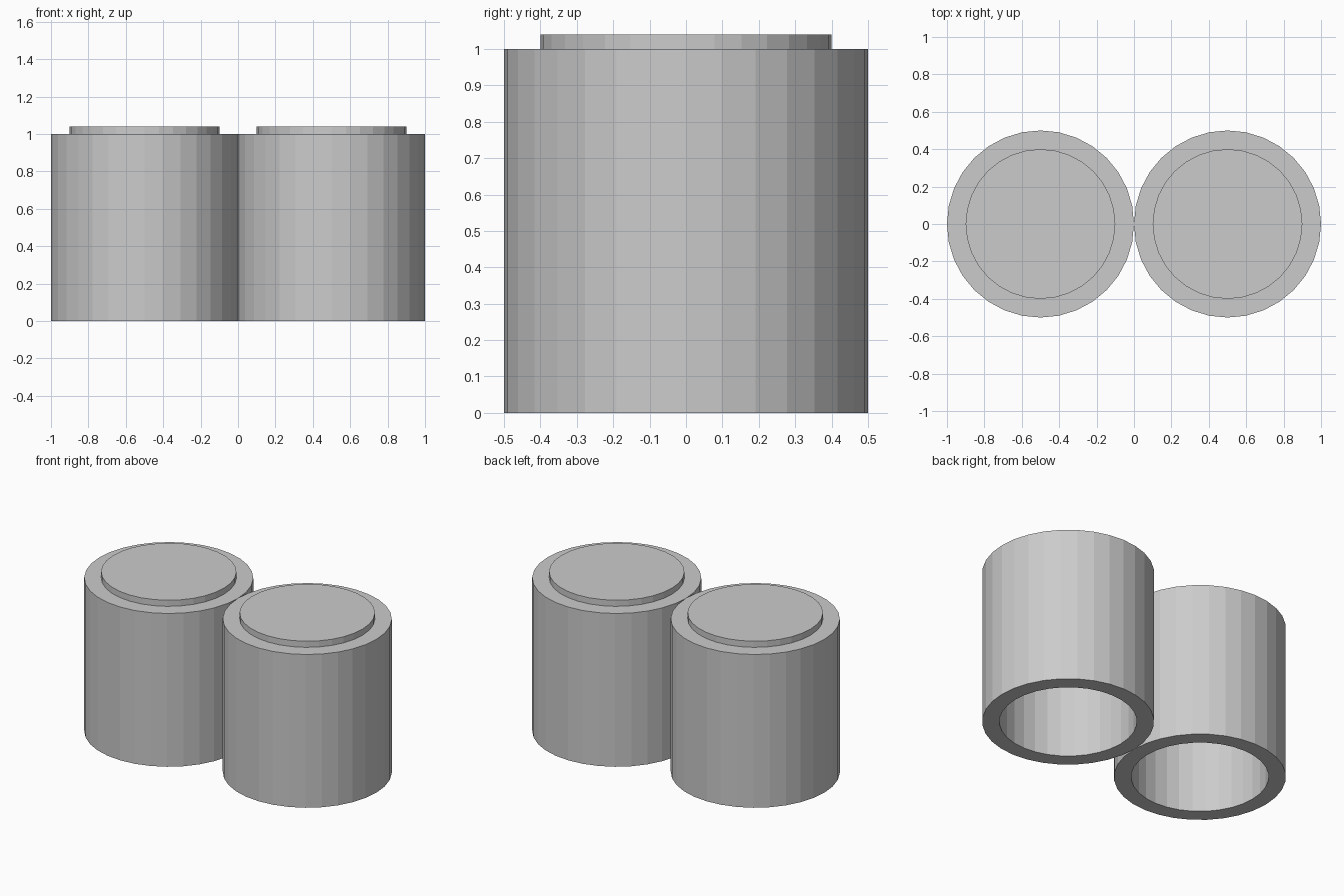
import bpy
import bmesh
from math import tau

cube = bpy.data.objects.get("Cube")
if cube:
    bpy.data.objects.remove(cube, do_unlink=True)

SEGMENTS = 32
OUTER, INNER = 0.5, 0.4
RIM, LID, CEILING = 1.0, 1.04, 0.96

# Single grey material
grey = bpy.data.materials.new("plain grey")
grey.use_nodes = True
colour = (0.6, 0.6, 0.6, 1)
grey.diffuse_color = colour
grey.node_tree.nodes["Principled BSDF"].inputs["Base Color"].default_value = colour


def hollow_cylinder(name, x):
    """Lathe a cup that is open below, with a raised disc on top."""
    profile = [(INNER, CEILING), (INNER, 0), (OUTER, 0),
               (OUTER, RIM), (INNER, RIM), (INNER, LID)]
    bm = bmesh.new()
    verts = [bm.verts.new((r, 0, z)) for r, z in profile]
    edges = [bm.edges.new(pair) for pair in zip(verts, verts[1:])]
    bmesh.ops.spin(bm, geom=verts + edges, cent=(0, 0, 0), axis=(0, 0, 1),
                   angle=tau, steps=SEGMENTS, use_merge=False)
    bmesh.ops.remove_doubles(bm, verts=bm.verts[:], dist=0.0005)
    # Close the inner ceiling and the raised disc
    bmesh.ops.holes_fill(bm, edges=[e for e in bm.edges if e.is_boundary], sides=0)
    bmesh.ops.recalc_face_normals(bm, faces=bm.faces[:])
    mesh = bpy.data.meshes.new(name)
    bm.to_mesh(mesh)
    bm.free()
    mesh.materials.append(grey)
    obj = bpy.data.objects.new(name, mesh)
    obj.location.x = x
    bpy.context.collection.objects.link(obj)


# Matching pair standing side by side
for side, x in (("left", OUTER), ("right", -OUTER)):
    hollow_cylinder(side + "_hollow_cylinder", x)
